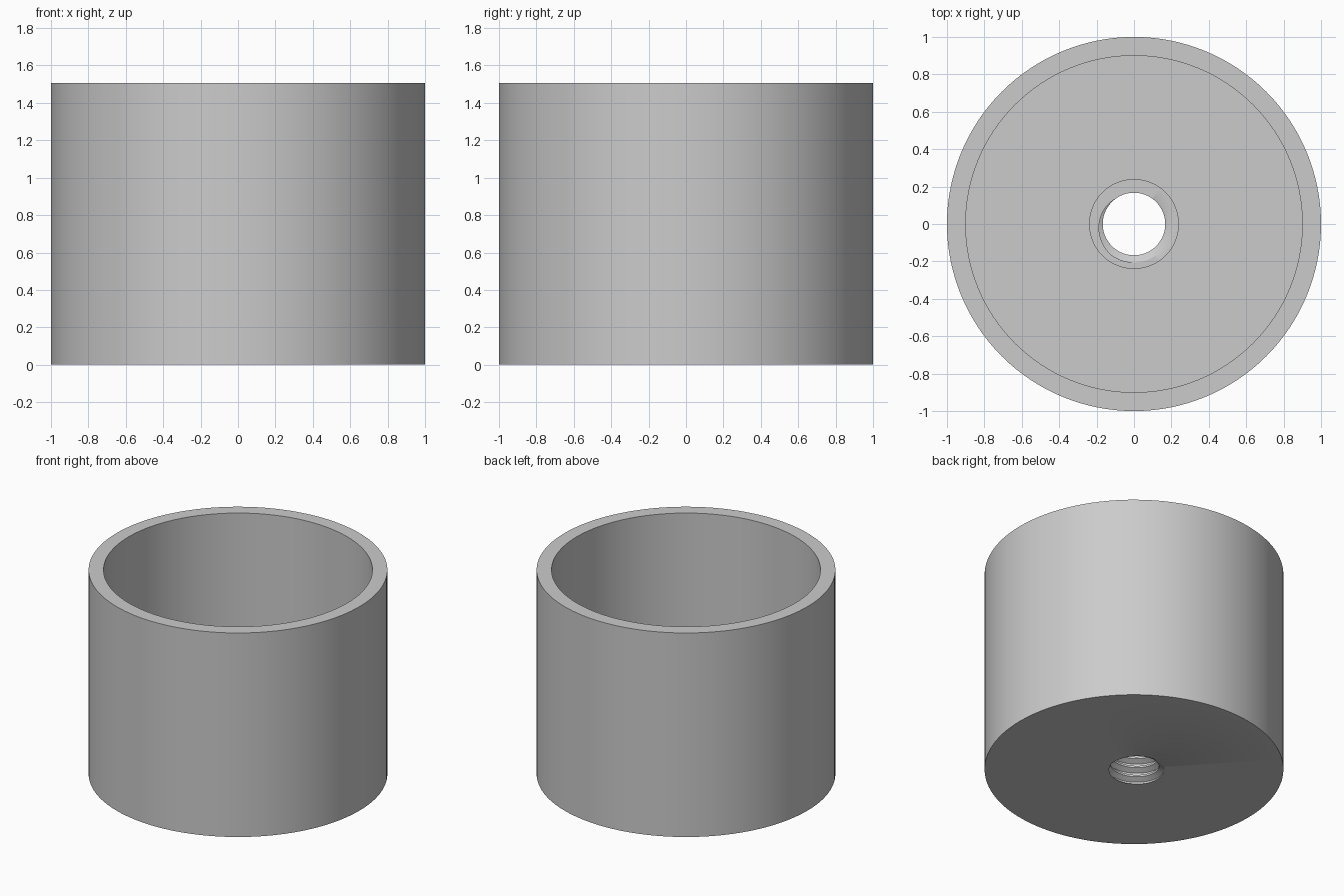
import bpy, bmesh, math

cube = bpy.data.objects.get("Cube")
if cube:
    bpy.data.objects.remove(cube, do_unlink=True)

SIDES = 128
HEIGHT, OUTER, INNER, FLOOR = 1.507, 1.0, 0.9, 0.1
BOSS_R, BOSS_TOP = 0.24, 0.3
MINOR, MAJOR, PITCH = 0.167, 0.205, 0.07
BREAKS = (0, 0.2, 0.5, 0.7)          # corners of one thread turn
PHASE = 0.35 - BOSS_TOP / PITCH


def thread_radius(z, turn):
    """Trapezoidal groove following a right-hand helix."""
    p = (z / PITCH - turn + PHASE) % 1
    rise = (p - BREAKS[1]) / (BREAKS[2] - BREAKS[1])
    fall = (1 - p) / (1 - BREAKS[3])
    return MINOR + (MAJOR - MINOR) * max(0, min(1, rise, fall))


def section(turn):
    """Closed cross-section: threaded bore, then the cup and its boss."""
    points = []
    first = math.floor(PHASE) - 2
    last = math.ceil(BOSS_TOP / PITCH + PHASE) + 2
    for k in range(last, first, -1):
        for b in reversed(BREAKS):
            z = max(0, min(BOSS_TOP, PITCH * (k + b + turn - PHASE)))
            points.append((thread_radius(z, turn), z))
    return points + [(OUTER, 0), (OUTER, HEIGHT), (INNER, HEIGHT),
                     (INNER, FLOOR), (BOSS_R, FLOOR), (BOSS_R, BOSS_TOP)]


# Sweep the section around the axis
bm = bmesh.new()
columns = []
for i in range(SIDES + 1):
    turn = i / SIDES
    a = turn * math.tau
    columns.append([bm.verts.new((r * math.cos(a), r * math.sin(a), z))
                    for r, z in section(turn)])
for c, d in zip(columns, columns[1:]):
    for j in range(len(c)):
        k = (j + 1) % len(c)
        bm.faces.new((c[j], c[k], d[k], d[j]))
bmesh.ops.remove_doubles(bm, verts=bm.verts, dist=0.0002)
bmesh.ops.dissolve_degenerate(bm, edges=bm.edges, dist=0.0001)
bmesh.ops.recalc_face_normals(bm, faces=bm.faces)
mesh = bpy.data.meshes.new("threaded_cup")
bm.to_mesh(mesh)
bm.free()
cup = bpy.data.objects.new("threaded_cup", mesh)
bpy.context.collection.objects.link(cup)

# Single plain grey
grey = bpy.data.materials.new("light_grey")
grey.use_nodes = True
colour = (0.6, 0.6, 0.6, 1)
grey.diffuse_color = colour
grey.node_tree.nodes["Principled BSDF"].inputs["Base Color"].default_value = colour
mesh.materials.append(grey)

bpy.ops.object.select_all(action="DESELECT")
cup.select_set(True)
bpy.context.view_layer.objects.active = cup
bpy.ops.object.shade_smooth_by_angle(angle=math.radians(30))
